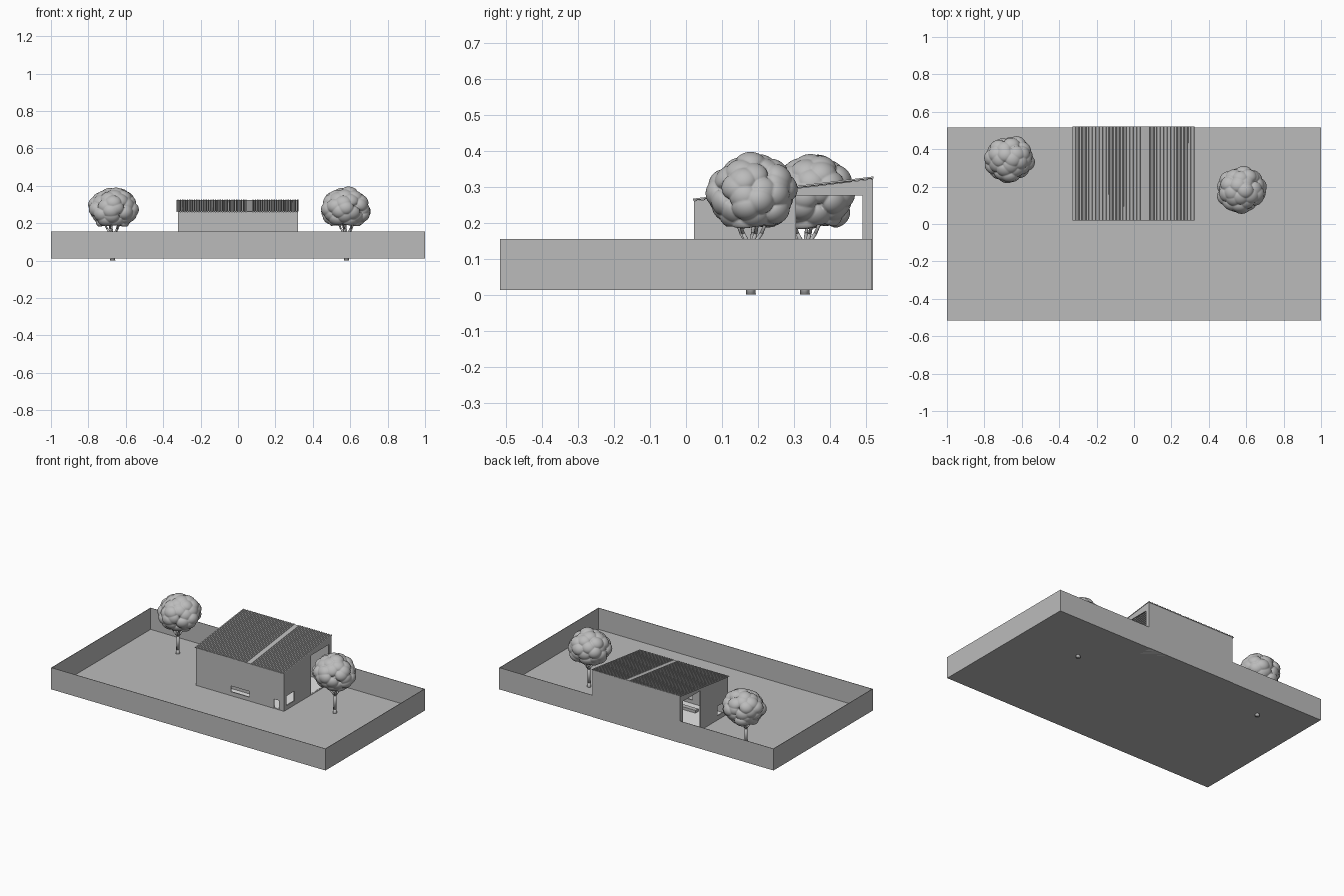
import bpy, bmesh, math, random
from mathutils import Vector, Matrix

if "Cube" in bpy.data.objects:
    bpy.data.objects.remove(bpy.data.objects["Cube"], do_unlink=True)


def material(name, value):
    m = bpy.data.materials.new(name)
    m.use_nodes = True
    col = (value, value, value, 1)
    m.diffuse_color = col
    m.node_tree.nodes["Principled BSDF"].inputs["Base Color"].default_value = col
    return m


GREY = material("plain grey", 0.5)
WHITE = material("white", 1.0)


def finish(name, bm, mat=GREY, smooth=False):
    bmesh.ops.recalc_face_normals(bm, faces=bm.faces)
    me = bpy.data.meshes.new(name)
    bm.to_mesh(me)
    bm.free()
    me.materials.append(mat)
    for p in me.polygons:
        p.use_smooth = smooth
    ob = bpy.data.objects.new(name, me)
    bpy.context.collection.objects.link(ob)
    return ob


def boxes(name, ranges, mat=GREY):
    """Boxes given as (x0, x1, y0, y1, z0, z1)."""
    bm = bmesh.new()
    for x0, x1, y0, y1, z0, z1 in ranges:
        mid = Vector((x0 + x1, y0 + y1, z0 + z1)) / 2
        size = Matrix.Diagonal((x1 - x0, y1 - y0, z1 - z0, 1))
        bmesh.ops.create_cube(bm, size=1, matrix=Matrix.Translation(mid) @ size)
    return finish(name, bm, mat)


def cut(ob, cutter):
    mod = ob.modifiers.new("cut", 'BOOLEAN')
    mod.operation = 'DIFFERENCE'
    mod.solver = 'EXACT'
    mod.object = cutter
    cutter.hide_render = True
    cutter.hide_viewport = True


# Yard: ground plate and thin boundary walls
GROUND, TOP, Y = 0.012, 0.155, 0.517
T = 0.003
boxes("yard_ground", [(-1, 1, -Y, Y, GROUND, GROUND + 0.002)])
boxes("yard_walls", [
    (-1, 1, -Y, -Y + T, GROUND, TOP), (-1, 1, Y - T, Y, GROUND, TOP),
    (-1, -1 + T, -Y + T, Y - T, GROUND, TOP), (1 - T, 1, -Y + T, Y - T, GROUND, TOP)])

# House: sloped shell, hollowed, with openings cut through
W, FRONT, BACK = 0.32, 0.022, 0.519
LOW, HIGH = 0.26, 0.321


def slope(y):
    return LOW + (HIGH - LOW) * (y - FRONT) / (BACK - FRONT)


bm = bmesh.new()
side = [bm.verts.new((-W, y, z)) for y, z in
        [(FRONT, GROUND), (BACK, GROUND), (BACK, HIGH), (FRONT, LOW)]]
face = bm.faces.new(side)
ext = bmesh.ops.extrude_face_region(bm, geom=[face])
bmesh.ops.translate(bm, vec=(2 * W, 0, 0),
                    verts=[v for v in ext["geom"] if isinstance(v, bmesh.types.BMVert)])
house = finish("house_walls", bm)
t = 0.007
hollow = boxes("hollow_cutter", [(-W + t, W - t, FRONT + t, BACK - t, -0.1, 0.5)])
openings = boxes("opening_cutter", [
    (-0.5, 0.5, 0.305, 0.49, 0.016, 0.275),      # open porch on both sides
    (-0.5, 0.5, 0.05, 0.13, 0.042, 0.105),       # small side windows
    (-0.067, 0.07, -0.05, 0.04, 0.04, 0.078),    # low front window
    (0.246, 0.283, -0.05, 0.04, 0.016, 0.075)])  # front hatch
cut(house, hollow)
cut(house, openings)
boxes("house_floor", [(-W + t, W - t, FRONT + t, BACK - t, GROUND, 0.017)], WHITE)
boxes("bench", [(-0.16, 0.06, 0.1, 0.13, 0.017, 0.035)])

# Corrugated roof with one flat seam
bm = bmesh.new()
ribs, x0, x1 = 52, -0.33, 0.322
step = (x1 - x0) / ribs
rows = []
for y in (0.02, 0.521):
    row = []
    for i in range(ribs):
        seam = abs(x0 + i * step - 0.05) < step
        for part, up in ((0, 0), (0.5, 0), (0.6, 1), (0.9, 1)):
            z = slope(y) + 0.002 + (0 if seam else 0.004 * up)
            row.append(bm.verts.new((x0 + (i + part) * step, y, z)))
    row.append(bm.verts.new((x1, y, slope(y) + 0.002)))
    rows.append(row)
for a, b, c, d in zip(rows[0], rows[0][1:], rows[1][1:], rows[1]):
    bm.faces.new((a, b, c, d))
roof = finish("corrugated_roof", bm)
solid = roof.modifiers.new("thickness", 'SOLIDIFY')
solid.thickness = 0.002
solid.offset = 0


# Trees: forked trunk and lumpy crown
def limb(bm, a, b, r0, r1):
    a, b = Vector(a), Vector(b)
    turn = (b - a).to_track_quat('Z', 'Y').to_matrix().to_4x4()
    bmesh.ops.create_cone(bm, cap_ends=True, segments=12, radius1=r0, radius2=r1,
                          depth=(b - a).length,
                          matrix=Matrix.Translation((a + b) / 2) @ turn)


def tree(name, x, y, shift, seed):
    rng = random.Random(seed)
    bm = bmesh.new()
    limb(bm, (0, 0, 0), (0, 0, 0.04), 0.014, 0.010)
    limb(bm, (0, 0, 0.038), (0.003, 0, 0.135), 0.010, 0.009)
    for k in range(5):
        a = k * math.tau / 5 + seed
        mid = (0.03 * math.cos(a), 0.03 * math.sin(a), 0.17)
        end = (0.06 * math.cos(a), 0.06 * math.sin(a), 0.24)
        limb(bm, (0.003, 0, 0.128), mid, 0.007, 0.005)
        limb(bm, mid, end, 0.005, 0.003)
    trunk = finish(name + "_trunk", bm, smooth=True)
    trunk.location = (x, y, 0)

    # Evenly spread bumps of random height swell the sphere
    bumps = []
    n = 50
    for k in range(n):
        h = 1 - 2 * (k + 0.5) / n
        a = k * 2.4 + rng.uniform(-0.3, 0.3)
        r = math.sqrt(1 - h * h)
        bumps.append((Vector((r * math.cos(a), r * math.sin(a), h)),
                      rng.uniform(0.55, 1.0)))
    bm = bmesh.new()
    bmesh.ops.create_icosphere(bm, subdivisions=6, radius=1)
    for v in bm.verts:
        d = v.co.normalized()
        swell = max(h * math.sqrt(max(0, 1 - (d.angle(b) / 0.42) ** 2)) for b, h in bumps)
        s = 0.74 + 0.27 * swell
        v.co = (d.x * s * 0.138, d.y * s * 0.13, d.z * s * 0.12)
        if d.z < 0:      # hollow underside around the branches
            v.co.z += 0.03 * max(0, 1 - (d.xy.length / 0.6) ** 2)
    crown = finish(name + "_crown", bm, smooth=True)
    crown.location = (x + shift[0], y + shift[1], 0.277)


tree("right_tree", -0.67, 0.33, (0.003, 0.018), 3)
tree("left_tree", 0.58, 0.18, (-0.005, 0.002), 8)
